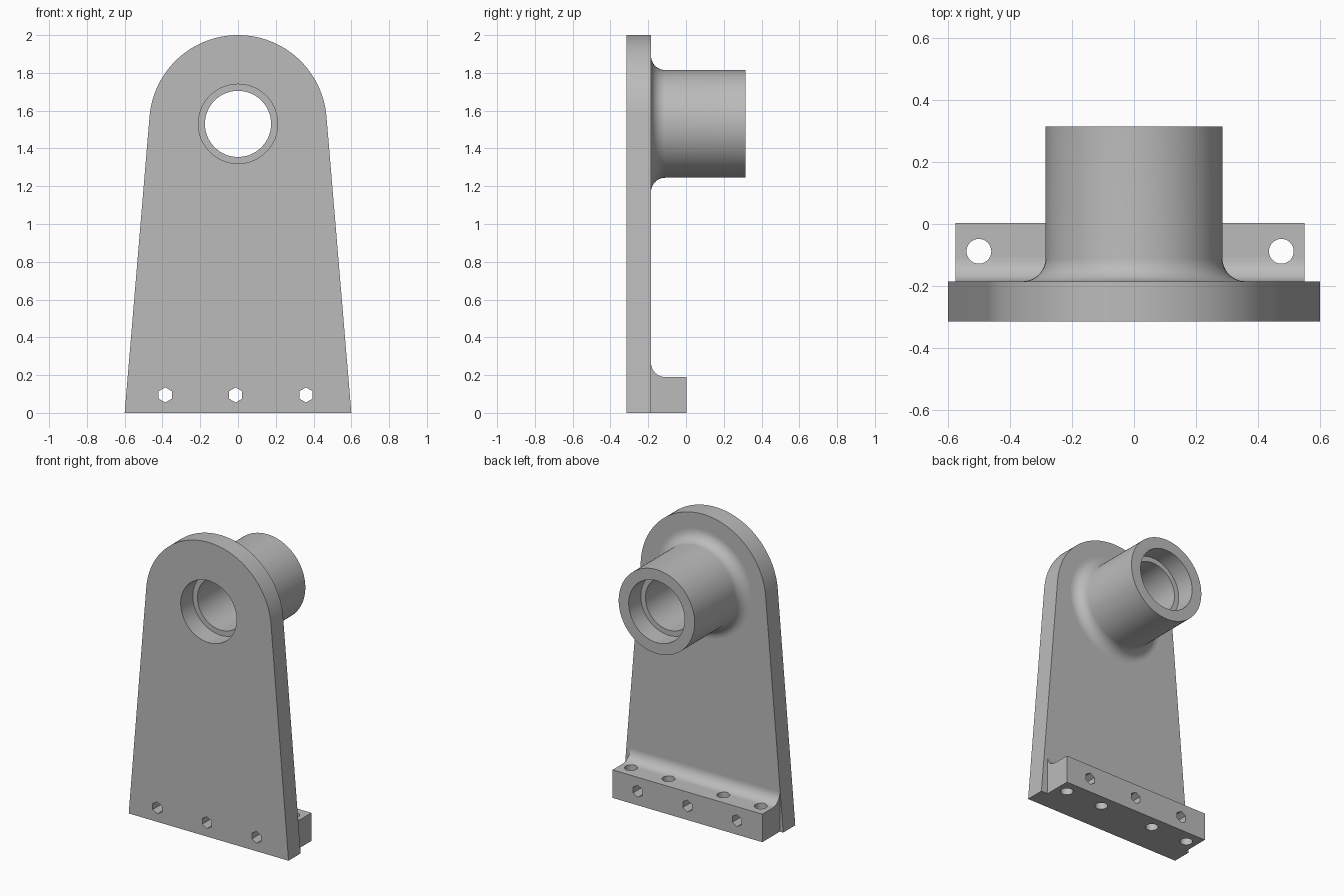
import bpy, bmesh
from math import sin, cos, pi, radians, atan2
from mathutils import Matrix, Vector

cube = bpy.data.objects.get("Cube")
if cube:
    bpy.data.objects.remove(cube, do_unlink=True)

# Main dimensions
FRONT, FACE, BACK = -0.315, -0.185, 0.315
BORE_Z, FILLET = 1.53, 0.075
FOOT_X, FOOT_TOP, FOOT_BACK = -0.0125, 0.19, 0.003

grey = bpy.data.materials.new("plain grey")
grey.use_nodes = True
grey.diffuse_color = (0.5, 0.5, 0.5, 1)
grey.node_tree.nodes["Principled BSDF"].inputs["Base Color"].default_value = (0.5, 0.5, 0.5, 1)


def add_object(name, bm):
    bmesh.ops.recalc_face_normals(bm, faces=bm.faces)
    mesh = bpy.data.meshes.new(name)
    bm.to_mesh(mesh)
    bm.free()
    mesh.materials.append(grey)
    obj = bpy.data.objects.new(name, mesh)
    bpy.context.collection.objects.link(obj)
    return obj


def select(obj):
    bpy.ops.object.select_all(action="DESELECT")
    obj.select_set(True)
    bpy.context.view_layer.objects.active = obj


def prism(name, points, offset):
    """Extrude a closed outline along an offset."""
    bm = bmesh.new()
    face = bm.faces.new([bm.verts.new(p) for p in points])
    result = bmesh.ops.extrude_face_region(bm, geom=[face], use_keep_orig=True)
    verts = [v for v in result["geom"] if isinstance(v, bmesh.types.BMVert)]
    bmesh.ops.translate(bm, verts=verts, vec=offset)
    return add_object(name, bm)


def drill(obj, centre, radius, sides, axis):
    """Cut a straight hole through the part."""
    bm = bmesh.new()
    bmesh.ops.create_cone(bm, cap_ends=True, segments=sides, radius1=radius,
                          radius2=radius, depth=2)
    if axis == "Y":
        bm.transform(Matrix.Rotation(radians(90), 4, "X"))
    bm.transform(Matrix.Translation(centre))
    cutter = add_object("hole_cutter", bm)
    cutter.hide_render = True
    select(obj)
    mod = obj.modifiers.new("hole", "BOOLEAN")
    mod.operation, mod.solver, mod.object = "DIFFERENCE", "EXACT", cutter
    bpy.ops.object.modifier_apply(modifier=mod.name)
    bpy.data.objects.remove(cutter, do_unlink=True)


def smooth(obj):
    select(obj)
    bpy.ops.object.shade_smooth_by_angle(angle=radians(30))


# Tapered upright plate with a rounded top
radius, lean = 0.47, radians(4.7)
arc = [lean + (pi - 2 * lean) * i / 64 for i in range(65)]
outline = [(-0.6, FRONT, 0), (0.6, FRONT, 0)]
outline += [(radius * cos(a), FRONT, BORE_Z + radius * sin(a)) for a in arc]
plate = prism("upright_plate", outline, (0, FACE - FRONT, 0))
drill(plate, (0, 0, BORE_Z), 0.21, 96, "Y")

# Foot bar with a fillet running up into the plate
curve = [i * pi / 20 for i in range(11)]
left = FOOT_X - 0.5625
section = [(left, FACE, 0), (left, FOOT_BACK, 0), (left, FOOT_BACK, FOOT_TOP)]
section += [(left, FACE + FILLET * (1 - sin(a)), FOOT_TOP + FILLET * (1 - cos(a)))
            for a in curve]
foot = prism("foot_bar", section, (1.125, 0, 0))
for offset in (-0.4875, -0.206, 0.206, 0.4875):
    drill(foot, (FOOT_X + offset, -0.088, 0), 0.04, 32, "Z")

# Hexagonal bolt holes through plate and foot
for offset in (-0.3725, 0, 0.3725):
    for part in (plate, foot):
        drill(part, (FOOT_X + offset, 0, 0.095), 0.04, 6, "Y")

# Hollow boss: filleted root, counterbored end and narrower bore
profile = [(0.285 + FILLET * (1 - sin(a)), FACE + FILLET * (1 - cos(a)))
           for a in curve]
profile += [(0.285, BACK), (0.21, BACK), (0.21, 0.185), (0.175, 0.185),
            (0.175, FACE), (0.21, FACE)]
bm = bmesh.new()
verts = [bm.verts.new((r, y, 0)) for r, y in profile]
edges = [bm.edges.new(pair) for pair in zip(verts, verts[1:])]
bmesh.ops.spin(bm, geom=verts + edges, cent=(0, 0, 0), axis=(0, 1, 0),
               angle=2 * pi, steps=96, use_merge=True)
bmesh.ops.remove_doubles(bm, verts=bm.verts, dist=0.0001)
bm.transform(Matrix.Translation((0, 0, BORE_Z)))
boss = add_object("bearing_boss", bm)

# Make sure the open boss shell faces outward
mesh = boss.data
outer = max(mesh.polygons, key=lambda p: p.center.y * 10 + abs(p.normal.y))
rim = [p for p in mesh.polygons if p.center.y > BACK - 0.001]
if rim and rim[0].normal.y < 0:
    mesh.flip_normals()

for part in (plate, foot, boss):
    smooth(part)
